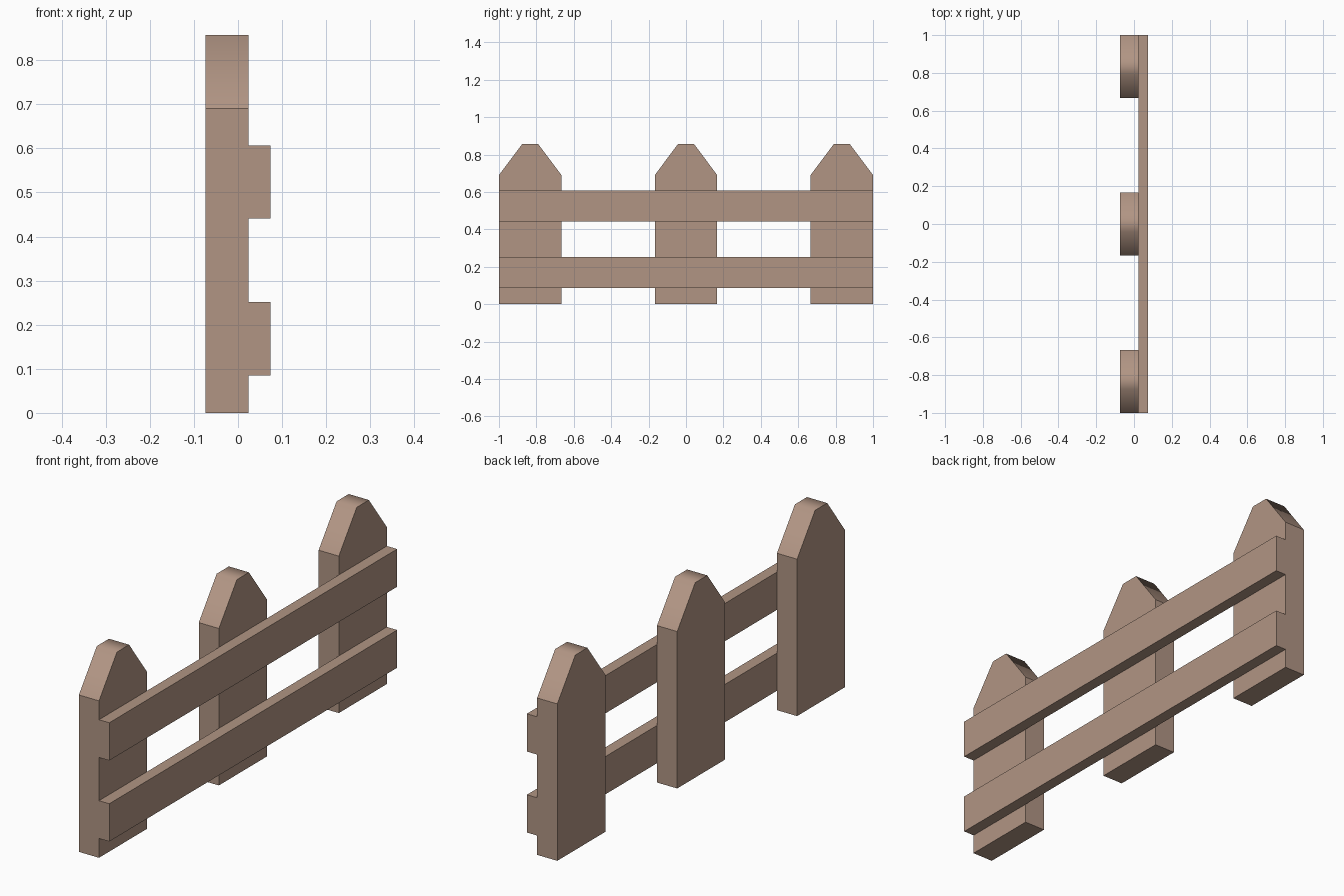
import bpy
import bmesh

cube = bpy.data.objects.get("Cube")
if cube:
    bpy.data.objects.remove(cube, do_unlink=True)

# One wood colour for everything
WOOD = (0.44, 0.30, 0.23, 1.0)
wood = bpy.data.materials.new("tan_wood")
wood.use_nodes = True
wood.diffuse_color = WOOD
wood.node_tree.nodes["Principled BSDF"].inputs["Base Color"].default_value = WOOD

BACK_X, JOIN_X, FRONT_X = -0.074, 0.024, 0.074
POST_HALF, TIP_HALF = 0.167, 0.042
SHOULDER_Z, TOP_Z = 0.69, 0.857


def extrude_profile(name, profile, x0, x1, y=0.0):
    """Extrude a (y, z) outline along x, rounding the shading over the tip."""
    bm = bmesh.new()
    face = bm.faces.new([bm.verts.new((x0, py, pz)) for py, pz in profile])
    result = bmesh.ops.extrude_face_region(bm, geom=[face])
    moved = [v for v in result["geom"] if isinstance(v, bmesh.types.BMVert)]
    bmesh.ops.translate(bm, verts=moved, vec=(x1 - x0, 0, 0))
    bmesh.ops.recalc_face_normals(bm, faces=bm.faces)
    for f in bm.faces:
        f.smooth = True
    # Only the two ridges bordering a post's flat top stay soft
    for e in bm.edges:
        a, b = e.verts
        ridge = (abs(a.co.y - b.co.y) < 1e-5 and abs(a.co.z - b.co.z) < 1e-5
                 and a.co.z > SHOULDER_Z + 0.01)
        e.smooth = ridge
    mesh = bpy.data.meshes.new(name)
    bm.to_mesh(mesh)
    bm.free()
    mesh.materials.append(wood)
    obj = bpy.data.objects.new(name, mesh)
    obj.location.y = y
    bpy.context.collection.objects.link(obj)
    return obj


# Pointed posts with clipped tips
half = [(POST_HALF, 0), (POST_HALF, SHOULDER_Z), (TIP_HALF, TOP_Z)]
post_outline = half + [(-y, z) for y, z in reversed(half)]
for label, y in (("front", -1 + POST_HALF), ("middle", 0), ("back", 1 - POST_HALF)):
    extrude_profile(label + "_post", post_outline, BACK_X, JOIN_X, y)

# Horizontal rails across the posts
for label, z0, z1 in (("lower", 0.085, 0.251), ("upper", 0.441, 0.607)):
    outline = [(-1, z0), (1, z0), (1, z1), (-1, z1)]
    extrude_profile(label + "_rail", outline, JOIN_X, FRONT_X)
